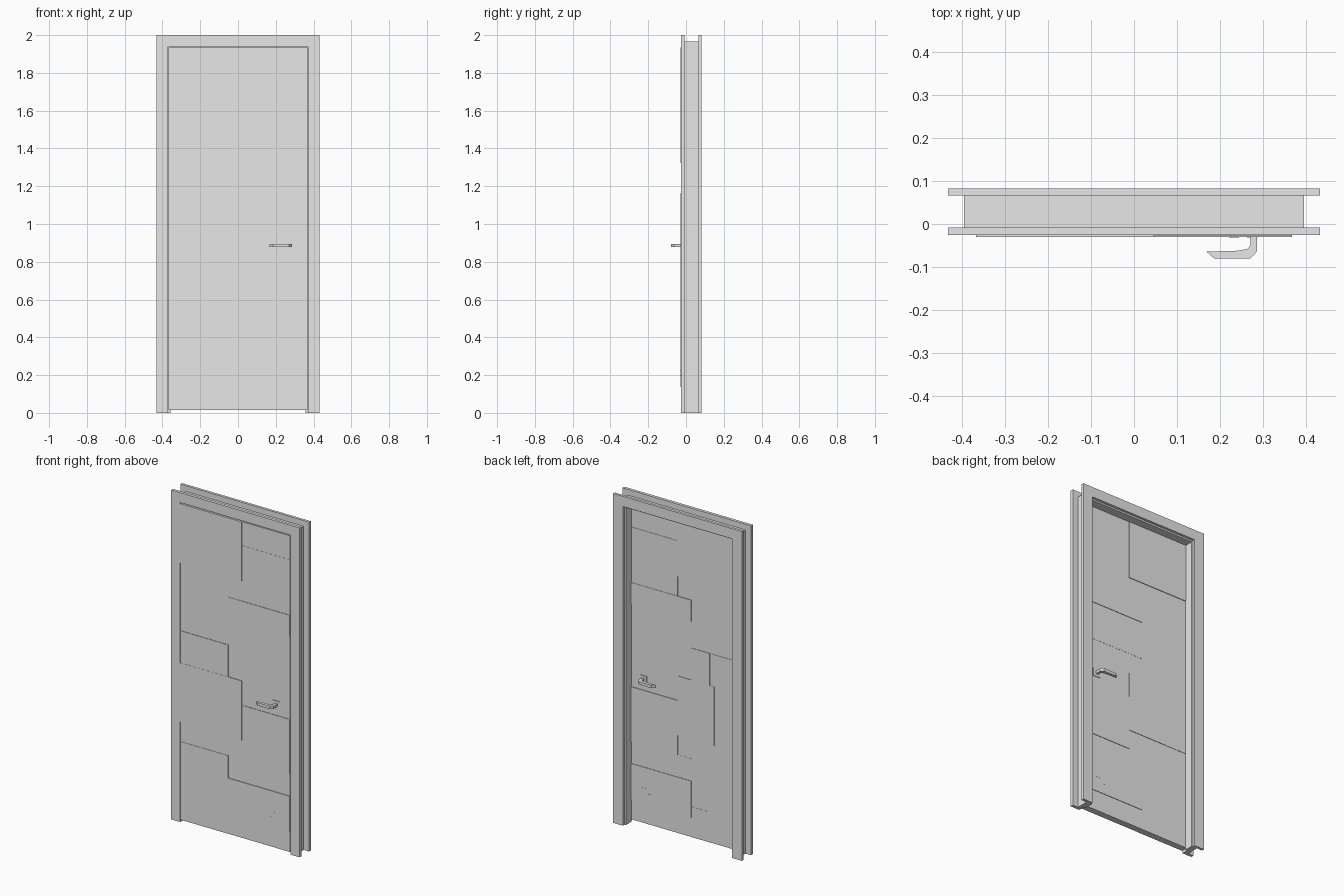
import bpy
import bmesh

default = bpy.data.objects.get("Cube")
if default:
    bpy.data.objects.remove(default, do_unlink=True)

grey = bpy.data.materials.new("plain_grey")
grey.use_nodes = True
grey.diffuse_color = (0.8, 0.8, 0.8, 1)
grey.node_tree.nodes["Principled BSDF"].inputs["Base Color"].default_value = (0.8, 0.8, 0.8, 1)


def prism(name, outline, low, high, place):
    """Extrude a 2D outline; place(a, b, t) maps it into space."""
    bm = bmesh.new()
    bottom = [bm.verts.new(place(a, b, low)) for a, b in outline]
    top = [bm.verts.new(place(a, b, high)) for a, b in outline]
    bm.faces.new(bottom)
    bm.faces.new(top)
    count = len(outline)
    for i in range(count):
        j = (i + 1) % count
        bm.faces.new((bottom[i], bottom[j], top[j], top[i]))
    bmesh.ops.recalc_face_normals(bm, faces=bm.faces)
    mesh = bpy.data.meshes.new(name)
    bm.to_mesh(mesh)
    bm.free()
    mesh.materials.append(grey)
    obj = bpy.data.objects.new(name, mesh)
    bpy.context.collection.objects.link(obj)
    return obj


def upright(x, z, y):
    return (x, y, z)


def flat(x, y, z):
    return (x, y, z)


def slab(name, x0, x1, z0, z1, y0, y1):
    return prism(name, [(x0, z0), (x1, z0), (x1, z1), (x0, z1)], y0, y1, upright)


def arch(name, outer, inner, top, under, y0, y1):
    """Upside-down U: two legs joined by a head."""
    outline = [(-outer, 0), (-inner, 0), (-inner, under), (inner, under),
               (inner, 0), (outer, 0), (outer, top), (-outer, top)]
    return prism(name, outline, y0, y1, upright)


# Frame: front and back trim, jamb between them, stop behind the leaf
arch("front_trim", 0.432, 0.37, 2, 1.94, -0.026, -0.008)
arch("back_trim", 0.432, 0.366, 2, 1.938, 0.066, 0.082)
arch("jamb", 0.395, 0.37, 1.965, 1.94, -0.008, 0.066)
arch("door_stop", 0.37, 0.358, 1.94, 1.928, 0.014, 0.066)

# Leaf: patchwork of panels at slightly different heights
EDGE, A, B = 0.367, 0.046, -0.046
MID = -0.007
FACE = 0.019
# x0, x1, z0, z1, front relief, back relief (thousandths), optional back split
panels = [
    (-EDGE, A, 1.575, 1.935, 4, 4, None),
    (A, EDGE, 1.79, 1.935, 0, 0, None),
    (A, EDGE, 1.454, 1.79, 1, 2, None),
    (-EDGE, A, 1.454, 1.575, 2, 0, None),
    (-EDGE, B, 1.163, 1.454, 0, 0, None),
    (B, EDGE, 1.324, 1.454, 4, 4, None),
    (B, EDGE, 1.094, 1.324, 1, 1, None),
    (B, EDGE, 0.969, 1.094, 0, 0, None),
    (-EDGE, B, 0.969, 1.163, 3, 2, -0.17),
    (-EDGE, A, 0.609, 0.969, 4, 2, -0.2),
    (A, EDGE, 0.821, 0.969, 0, 0, None),
    (A, EDGE, 0.49, 0.821, 3, 4, None),
    (-EDGE, A, 0.49, 0.609, 0, 0, None),
    (-EDGE, B, 0.199, 0.49, 2, 0, None),
    (B, EDGE, 0.355, 0.49, 0, 1, None),
    (B, EDGE, 0.136, 0.355, 4, 4, None),
    (-EDGE, B, 0.015, 0.199, 1, 0, -0.17),
    (B, EDGE, 0.015, 0.136, 0, 1, None),
]
for x0, x1, z0, z1, front, back, split in panels:
    slab("front_panel", x0, x1, z0, z1, MID - FACE - front / 1000, MID)
    if split is None:
        slab("back_panel", x0, x1, z0, z1, MID, MID + FACE + back / 1000)
    else:
        slab("back_panel", x0, split, z0, z1, MID, MID + FACE + back / 1000)
        slab("back_panel", split, x1, z0, z1, MID, MID + FACE + (back + 1) / 1000)

# Handles on both faces, with a square rose and small lower catch marks
lever = [(0.27, -0.026), (0.285, -0.026), (0.285, -0.064), (0.27, -0.08),
         (0.186, -0.08), (0.168, -0.064), (0.24, -0.062), (0.263, -0.058), (0.27, -0.05)]
for side, sign in (("front", 1), ("back", -1)):
    def y_of(y):
        return MID + sign * (y - MID)
    prism(side + "_lever", [(x, y_of(y)) for x, y in lever], 0.877, 0.895, flat)
    slab(side + "_rose", 0.253, 0.302, 0.861, 0.91, y_of(-0.0295), y_of(-0.02))
    for x, z in ((0.22, 0.197), (0.262, 0.225)):
        slab(side + "_catch", x, x + 0.024, z, z + 0.003, y_of(-0.031), y_of(-0.02))
